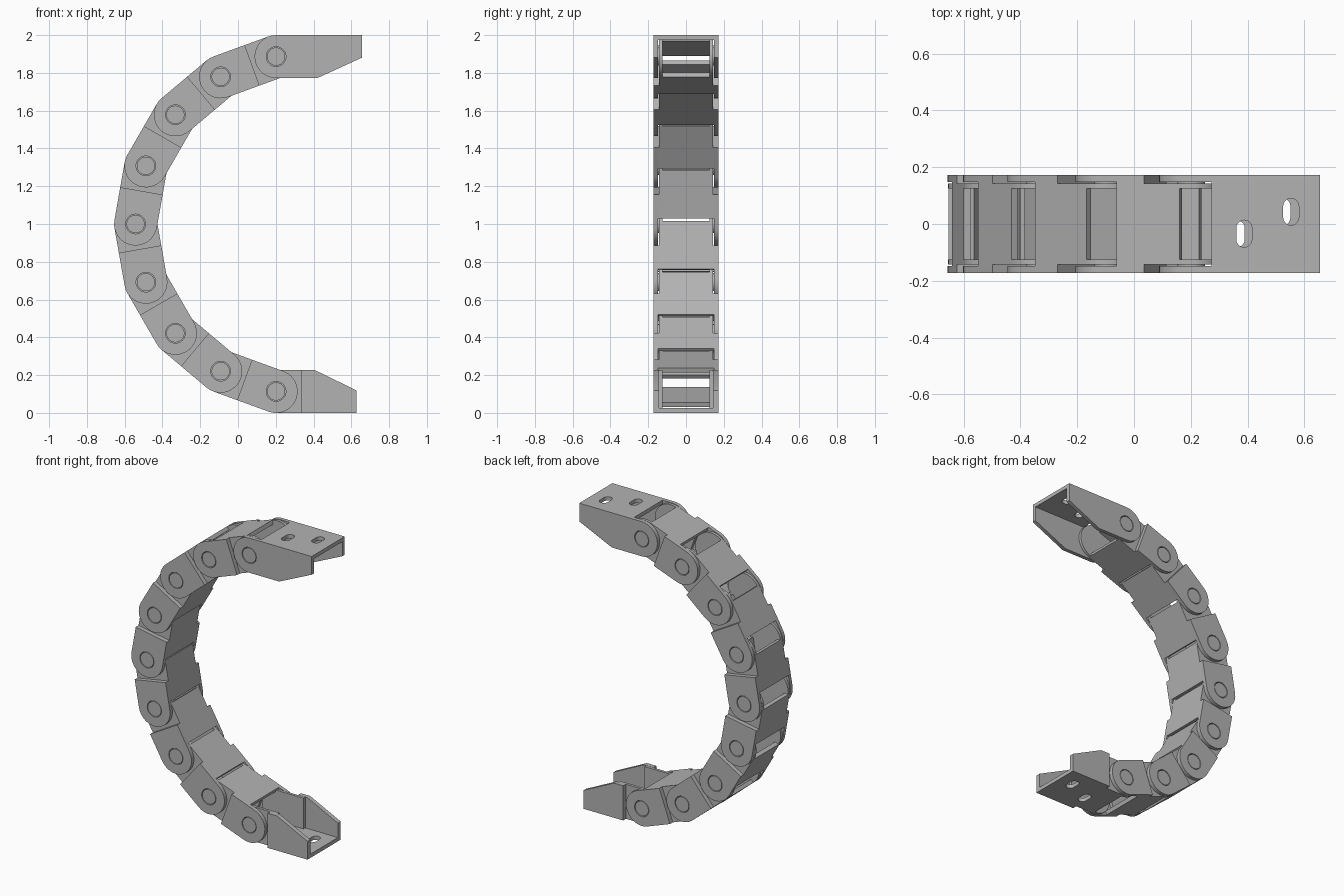
import bpy
import bmesh
from math import sin, cos, pi, radians
from mathutils import Matrix, Vector

cube = bpy.data.objects.get("Cube")
if cube:
    bpy.data.objects.remove(cube, do_unlink=True)

# Main dimensions
R = 0.9                          # bend radius through the pivots
CX, CZ = 0.358, 1.0              # centre of the bend
STEP = radians(20)
PITCH = 2 * R * sin(STEP / 2)
H = 0.114                        # half height of a link
W, EAR, TONGUE, BORE = 0.172, 0.147, 0.143, 0.125   # half widths, outside to inside
T = 0.025                        # plate thickness
SHOULDER = PITCH - 0.135         # where a link steps in to its tongue
PIN = 0.048

grey = bpy.data.materials.new("grey plastic")
grey.use_nodes = True
COLOUR = (0.45, 0.45, 0.45, 1)
grey.diffuse_color = COLOUR
grey.node_tree.nodes["Principled BSDF"].inputs["Base Color"].default_value = COLOUR


def arc(x, y, r, start, end, n=16):
    return [(x + r * cos(start + (end - start) * i / n),
             y + r * sin(start + (end - start) * i / n)) for i in range(n + 1)]


def circle(x, r):
    return arc(x, 0, r, 0, 2 * pi, 32)[:-1]


def slot(x, y):
    """Rounded slot lying across the chain."""
    r, half = 0.0275, 0.02
    return arc(x, y + half, r, 0, pi, 10) + arc(x, y - half, r, pi, 2 * pi, 10)


def slab(bm, loops, low, high, upright=False):
    """Fill an outline with optional holes and give it thickness."""
    part = bmesh.new()
    edges = []
    for loop in loops:
        vs = [part.verts.new((x, y, low)) for x, y in loop]
        edges += [part.edges.new((a, b)) for a, b in zip(vs, vs[1:] + vs[:1])]
    bmesh.ops.triangle_fill(part, edges=edges, use_beauty=True, normal=(0, 0, 1))
    ext = bmesh.ops.extrude_face_region(part, geom=part.faces[:])
    top = [g for g in ext["geom"] if isinstance(g, bmesh.types.BMVert)]
    bmesh.ops.translate(part, verts=top, vec=(0, 0, high - low))
    if upright:
        part.transform(Matrix.Rotation(pi / 2, 4, 'X'))
    bmesh.ops.recalc_face_normals(part, faces=part.faces[:])
    temp = bpy.data.meshes.new("temp")
    part.to_mesh(temp)
    part.free()
    bm.from_mesh(temp)
    bpy.data.meshes.remove(temp)


def walls(bm, loops, inner, outer):
    """The same side wall on both sides of the chain."""
    slab(bm, loops, inner, outer, True)
    slab(bm, loops, -outer, -inner, True)


def plate(bm, start, end, low, tongue=True, slots=()):
    """Cross plate, full width, narrowing past the shoulder."""
    outline = [(start, -W), (end, -W), (end, W), (start, W)]
    if tongue:
        outline = [(start, -W), (SHOULDER, -W), (SHOULDER, -TONGUE), (end, -TONGUE),
                   (end, TONGUE), (SHOULDER, TONGUE), (SHOULDER, W), (start, W)]
    slab(bm, [outline] + [slot(x, y) for x, y in slots], low, low + T)


def ear(tail):
    """Rounded ear with a pin hole, closed by the tail points."""
    return [arc(0, 0, H, pi / 2, 1.5 * pi) + tail, circle(0, PIN + 0.004)]


def tongue(bm, start=0.125):
    """Rounded inner walls carrying the hinge pins."""
    h = H - 0.001
    walls(bm, [[(start, h), (start, -h)] + arc(PITCH, 0, h, -pi / 2, pi / 2)], BORE, TONGUE)
    walls(bm, [circle(PITCH, PIN)], TONGUE - 0.005, W - 0.001)


def finish(bm, name):
    mesh = bpy.data.meshes.new(name)
    bm.to_mesh(mesh)
    bm.free()
    mesh.materials.append(grey)
    mesh.shade_smooth()
    mesh.set_sharp_from_angle(angle=radians(30))
    return mesh


def place(mesh, name, x, z, angle):
    ob = bpy.data.objects.new(name, mesh)
    ob.location = (x, 0, z)
    ob.rotation_euler = (0, -angle, 0)
    bpy.context.collection.objects.link(ob)


def pivot(i):
    a = radians(260) - i * STEP
    return CX + R * cos(a), CZ + R * sin(a)


# Repeating link
bm = bmesh.new()
walls(bm, ear([(SHOULDER, -H), (SHOULDER, H)]), EAR, W)
walls(bm, [[(0.125, -H), (SHOULDER, -H), (SHOULDER, H), (0.125, H)]], TONGUE, EAR)
tongue(bm)
plate(bm, 0.074, PITCH - 0.003, H - T)
plate(bm, 0.05, PITCH - 0.003, -H)
link = finish(bm, "link")
for i in range(8):
    place(link, f"chain_link_{i + 1}", *pivot(i), radians(160) - i * STEP)

# Upper end bracket
bm = bmesh.new()
tip = 0.454
walls(bm, ear([(0.218, -H), (tip, -0.006), (tip, H)]), EAR, W)
plate(bm, 0.072, tip, H - T, False, [(0.186, -0.034), (0.351, 0.043)])
place(finish(bm, "upper_bracket"), "upper_end_bracket", *pivot(8), 0)

# Lower end bracket
bm = bmesh.new()
tip = -0.112
walls(bm, [[(tip, H), (tip, -0.006), (0.11, -H), (SHOULDER, -H), (SHOULDER, H)]], TONGUE, W)
tongue(bm)
plate(bm, tip, PITCH - 0.003, H - T, True, [(0.152, -0.034), (-0.009, 0.043)])
x, z = pivot(0)
place(finish(bm, "lower_bracket"), "lower_end_bracket", x + PITCH, z, pi)
